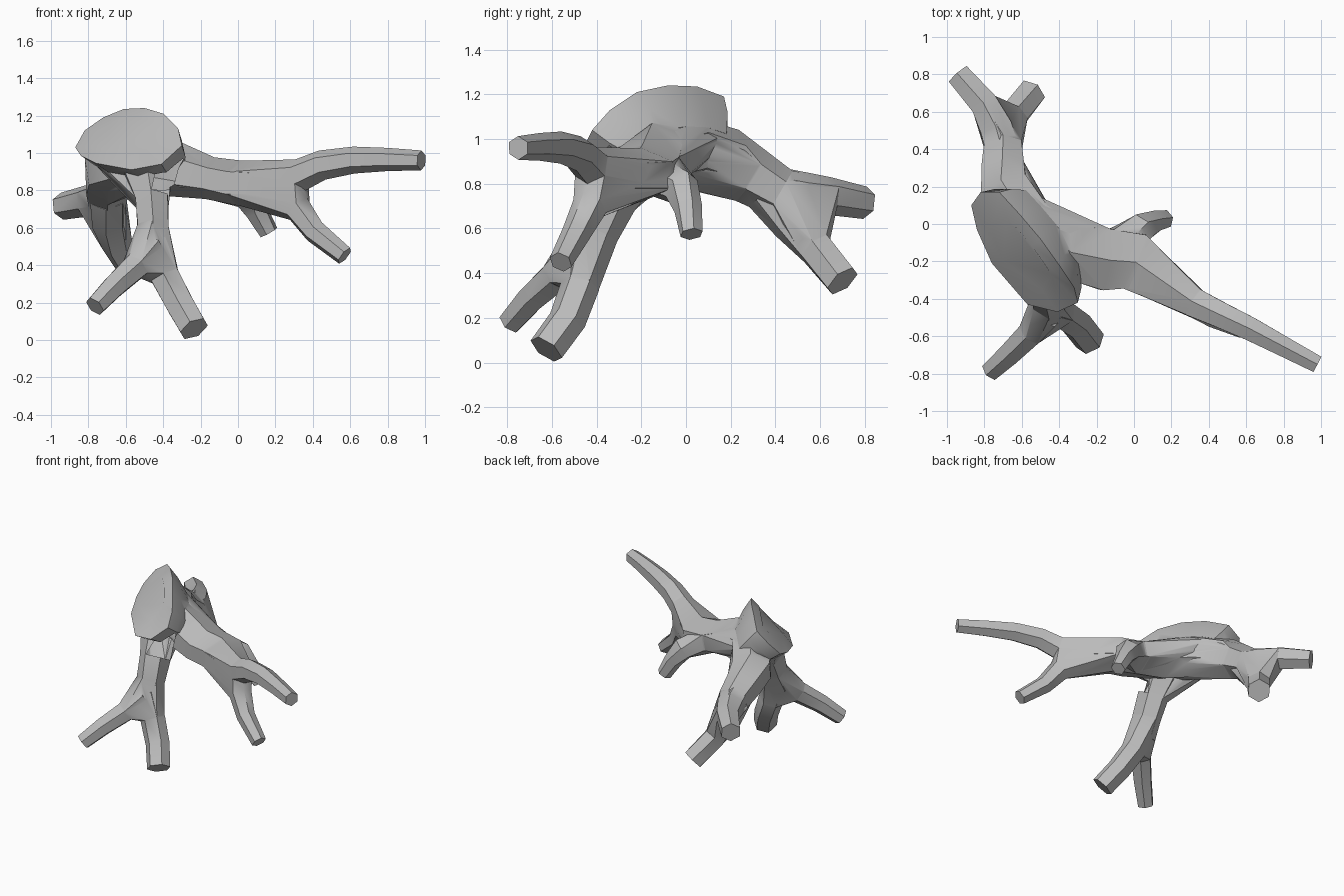
import bpy
import bmesh
from math import cos, sin, tau, radians
from mathutils import Vector

if "Cube" in bpy.data.objects:
    bpy.data.objects.remove(bpy.data.objects["Cube"])

wood = bpy.data.materials.new("grey_wood")
wood.use_nodes = True
GREY = (0.5, 0.5, 0.5, 1)
wood.diffuse_color = GREY
wood.node_tree.nodes["Principled BSDF"].inputs["Base Color"].default_value = GREY

parts = []


def finish(bm, name):
    bmesh.ops.recalc_face_normals(bm, faces=bm.faces)
    mesh = bpy.data.meshes.new(name)
    bm.to_mesh(mesh)
    bm.free()
    mesh.materials.append(wood)
    obj = bpy.data.objects.new(name, mesh)
    bpy.context.collection.objects.link(obj)
    parts.append(obj)


def loft(name, rings):
    """Closed solid skinned over a row of rings."""
    bm = bmesh.new()
    rows = [[bm.verts.new(p) for p in r] for r in rings]
    n = len(rows[0])
    for low, high in zip(rows, rows[1:]):
        for i in range(n):
            j = (i + 1) % n
            bm.faces.new((low[i], low[j], high[j], high[i]))
    bm.faces.new(rows[0])
    bm.faces.new(rows[-1])
    finish(bm, name)
    return rings


def limb(name, path, ref=(0, 0, 1)):
    """Six-sided tube; each path point is x, y, z, radius and optional height factor."""
    pts = [Vector(p[:3]) for p in path]
    rings = []
    for i, p in enumerate(path):
        t = (pts[min(i + 1, len(pts) - 1)] - pts[max(i - 1, 0)]).normalized()
        side = t.cross(Vector(ref)).normalized()
        up = side.cross(t)
        flat = p[4] if len(p) > 4 else 1
        angles = [tau * (k / 6 + 0.25) for k in range(6)]
        rings.append([pts[i] + (side * cos(a) + up * flat * sin(a)) * p[3] for a in angles])
    return loft(name, rings)


def web(name, *rings):
    """Convex filler that blends limbs where they meet."""
    bm = bmesh.new()
    for r in rings:
        mid = sum(r, Vector()) / len(r)
        for p in r:
            bm.verts.new(mid + (p - mid) * 0.98)
    hull = bmesh.ops.convex_hull(bm, input=bm.verts)
    loose = {v for v in hull["geom_interior"] + hull["geom_unused"]
             if isinstance(v, bmesh.types.BMVert)}
    bmesh.ops.delete(bm, geom=list(loose), context="VERTS")
    finish(bm, name)


# Stump with its slanted, slightly domed cut face
rim = [Vector(p) for p in (
    (-0.87, 0.10, 1.03), (-0.82, 0.17, 1.12), (-0.72, 0.17, 1.19), (-0.61, 0.05, 1.235),
    (-0.50, -0.08, 1.24), (-0.40, -0.22, 1.21), (-0.32, -0.34, 1.13), (-0.30, -0.42, 1.04),
    (-0.41, -0.47, 0.94), (-0.57, -0.43, 0.91), (-0.76, -0.21, 0.945), (-0.84, -0.03, 0.985))]
middle = sum(rim, Vector()) / len(rim)
normal = Vector((-0.53, -0.53, 0.67)).normalized()
stump = loft("stump", [[middle + (p - middle) * size + normal * lift for p in rim]
                       for lift, size in ((0.02, 0.6), (0, 1), (-0.09, 0.9), (-0.2, 0.7))])
shoulder, core = stump[2:]

# Main arch running from the rear root through the stump to the side arm
arch = limb("arch", [
    (-0.70, 0.42, 0.76, 0.115), (-0.70, 0.30, 0.83, 0.13), (-0.69, 0.19, 0.90, 0.15),
    (-0.56, 0.00, 0.95, 0.16), (-0.36, -0.14, 0.92, 0.17, 0.9),
    (-0.15, -0.19, 0.865, 0.19, 0.6), (0.0, -0.20, 0.84, 0.18, 0.67),
    (0.20, -0.34, 0.835, 0.12, 0.9)])

# Rear roots
rear_high = limb("rear_high_root", [
    (-0.70, 0.38, 0.78, 0.1), (-0.735, 0.51, 0.755, 0.1),
    (-0.80, 0.64, 0.745, 0.085), (-0.94, 0.80, 0.715, 0.073)])
rear_low = limb("rear_low_root", [
    (-0.70, 0.36, 0.76, 0.1), (-0.69, 0.47, 0.63, 0.095),
    (-0.645, 0.58, 0.51, 0.085), (-0.55, 0.70, 0.365, 0.083)])

# Front root and its two toes
DEPTH = (0, 1, 0)
front = limb("front_root", [
    (-0.48, -0.25, 0.88, 0.14), (-0.46, -0.345, 0.74, 0.1, 1.3),
    (-0.455, -0.405, 0.60, 0.095, 1.2), (-0.465, -0.465, 0.47, 0.09, 1.1)], DEPTH)
toe_right = limb("front_toe_right", [
    (-0.46, -0.48, 0.50, 0.085), (-0.55, -0.58, 0.39, 0.078),
    (-0.66, -0.69, 0.29, 0.068), (-0.765, -0.785, 0.18, 0.058)])
toe_left = limb("front_toe_left", [
    (-0.46, -0.455, 0.52, 0.09), (-0.39, -0.475, 0.34, 0.088),
    (-0.31, -0.53, 0.19, 0.085), (-0.235, -0.625, 0.06, 0.083)], DEPTH)

# Side arm and its two twigs
arm = limb("side_arm", [
    (0.17, -0.32, 0.85, 0.08), (0.33, -0.425, 0.88, 0.09), (0.45, -0.48, 0.935, 0.08),
    (0.62, -0.56, 0.962, 0.072), (0.80, -0.655, 0.965, 0.062), (0.98, -0.75, 0.96, 0.053)])
twig_long = limb("arm_lower_twig", [
    (0.20, -0.36, 0.80, 0.07), (0.325, -0.43, 0.70, 0.08),
    (0.41, -0.49, 0.58, 0.065), (0.57, -0.56, 0.45, 0.053)])
twig_short = limb("arm_rear_twig", [
    (-0.06, -0.13, 0.83, 0.09), (0.04, -0.02, 0.78, 0.085),
    (0.10, 0.01, 0.69, 0.064), (0.165, 0.025, 0.575, 0.052)])

# Webs at the forks
web("rear_fork", arch[0], rear_high[2], rear_low[2])
web("front_fork", front[2], toe_right[1], toe_left[1])
web("arm_fork", arch[6], arm[1], twig_long[1])
web("twig_fork", arch[5], twig_short[1])
web("stump_to_arm", core, arch[5])
web("stump_to_rear", core, arch[1])
web("stump_to_front", shoulder, front[1])

# Join everything into one continuous skin
root = parts[0]
root.name = "root_stump"
bpy.ops.object.select_all(action="DESELECT")
bpy.context.view_layer.objects.active = root
root.select_set(True)
for part in parts[1:]:
    union = root.modifiers.new("union", "BOOLEAN")
    union.operation = "UNION"
    union.solver = "EXACT"
    union.object = part
    bpy.ops.object.modifier_apply(modifier=union.name)
    bpy.data.objects.remove(part)

# Tidy slivers, keep the limb edges crisp
bm = bmesh.new()
bm.from_mesh(root.data)
bmesh.ops.remove_doubles(bm, verts=bm.verts, dist=0.004)
bm.to_mesh(root.data)
bm.free()
bpy.ops.object.shade_smooth_by_angle(angle=radians(40))
